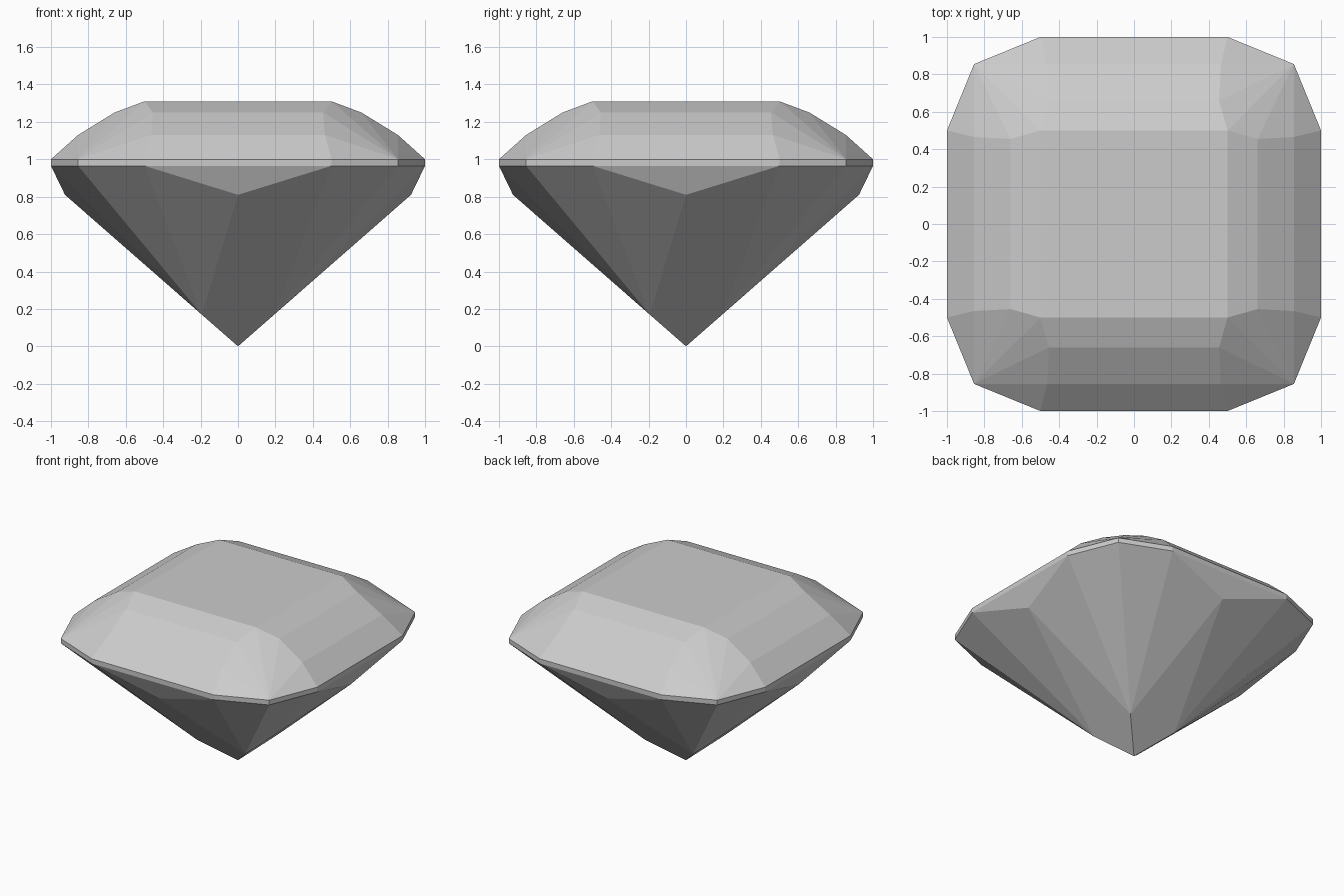
import bpy
from mathutils import Matrix

cube = bpy.data.objects.get("Cube")
if cube:
    bpy.data.objects.remove(cube, do_unlink=True)

stone = bpy.data.materials.new("pale_grey_stone")
stone.use_nodes = True
COLOUR = (0.6, 0.6, 0.6, 1.0)
stone.diffuse_color = COLOUR
stone.node_tree.nodes["Principled BSDF"].inputs["Base Color"].default_value = COLOUR

GIRDLE_TOP, GIRDLE_BOTTOM, CORNER = 1.0, 0.965, 0.855
# Crown steps from girdle to table: half width, distance out, height
STEPS = [(0.5, 1.0, GIRDLE_TOP), (0.465, CORNER, 1.13),
         (0.455, 0.66, 1.25), (0.5, 0.5, 1.31)]


def build(name, quarter, centre=()):
    """Turn the faces of one side four times about z; add any central faces."""
    points, index, faces = [], {}, []

    def add(face, turn):
        ids = []
        for p in face:
            q = turn @ Matrix.Translation(p).to_translation()
            key = tuple(round(c, 4) for c in q)
            if key not in index:
                index[key] = len(points)
                points.append(key)
            ids.append(index[key])
        faces.append(ids)

    for k in range(4):
        turn = Matrix(((0, -1, 0), (1, 0, 0), (0, 0, 1))).to_3x3()
        spin = Matrix.Identity(3)
        for _ in range(k):
            spin = turn @ spin
        for face in quarter:
            add(face, spin)
    for face in centre:
        add(face, Matrix.Identity(3))

    mesh = bpy.data.meshes.new(name)
    mesh.from_pydata(points, [], faces)
    mesh.materials.append(stone)
    mesh.update()
    obj = bpy.data.objects.new(name, mesh)
    bpy.context.collection.objects.link(obj)
    return obj


# Crown: stepped side facets, with fans meeting at the girdle corner
corner_top = (CORNER, -CORNER, GIRDLE_TOP)
crown = []
for (w0, d0, z0), (w1, d1, z1) in zip(STEPS, STEPS[1:]):
    crown.append([(-w0, -d0, z0), (w0, -d0, z0), (w1, -d1, z1), (-w1, -d1, z1)])
    crown.append([(w0, -d0, z0), corner_top, (w1, -d1, z1)])
    crown.append([corner_top, (d0, -w0, z0), (d1, -w1, z1)])
w, d, z = STEPS[-1]
table = [(-w, -d, z), (w, -d, z), (w, d, z), (-w, d, z)]
build("crown", crown, [table])

# Girdle: thin upright band around the eight-sided outline
outline = [(-0.5, -1.0), (0.5, -1.0), (CORNER, -CORNER), (1.0, -0.5)]
girdle = [[(*a, GIRDLE_BOTTOM), (*b, GIRDLE_BOTTOM), (*b, GIRDLE_TOP), (*a, GIRDLE_TOP)]
          for a, b in zip(outline, outline[1:])]
build("girdle", girdle)

# Pavilion: kite on each side, long corner facets, pointed tip
tip = (0, 0, 0)
kite_top = (0, -0.925, 0.81)
low_left, low_right = (-0.194, -0.194, 0.17), (0.194, -0.194, 0.17)
left, right, corner_bottom, next_left = [(*p, GIRDLE_BOTTOM) for p in outline]
pavilion = [
    [left, kite_top, right],
    [kite_top, low_left, tip, low_right],
    [left, low_left, kite_top],
    [right, kite_top, low_right],
    [right, low_right, corner_bottom],
    [corner_bottom, low_right, next_left],
]
build("pavilion", pavilion)
